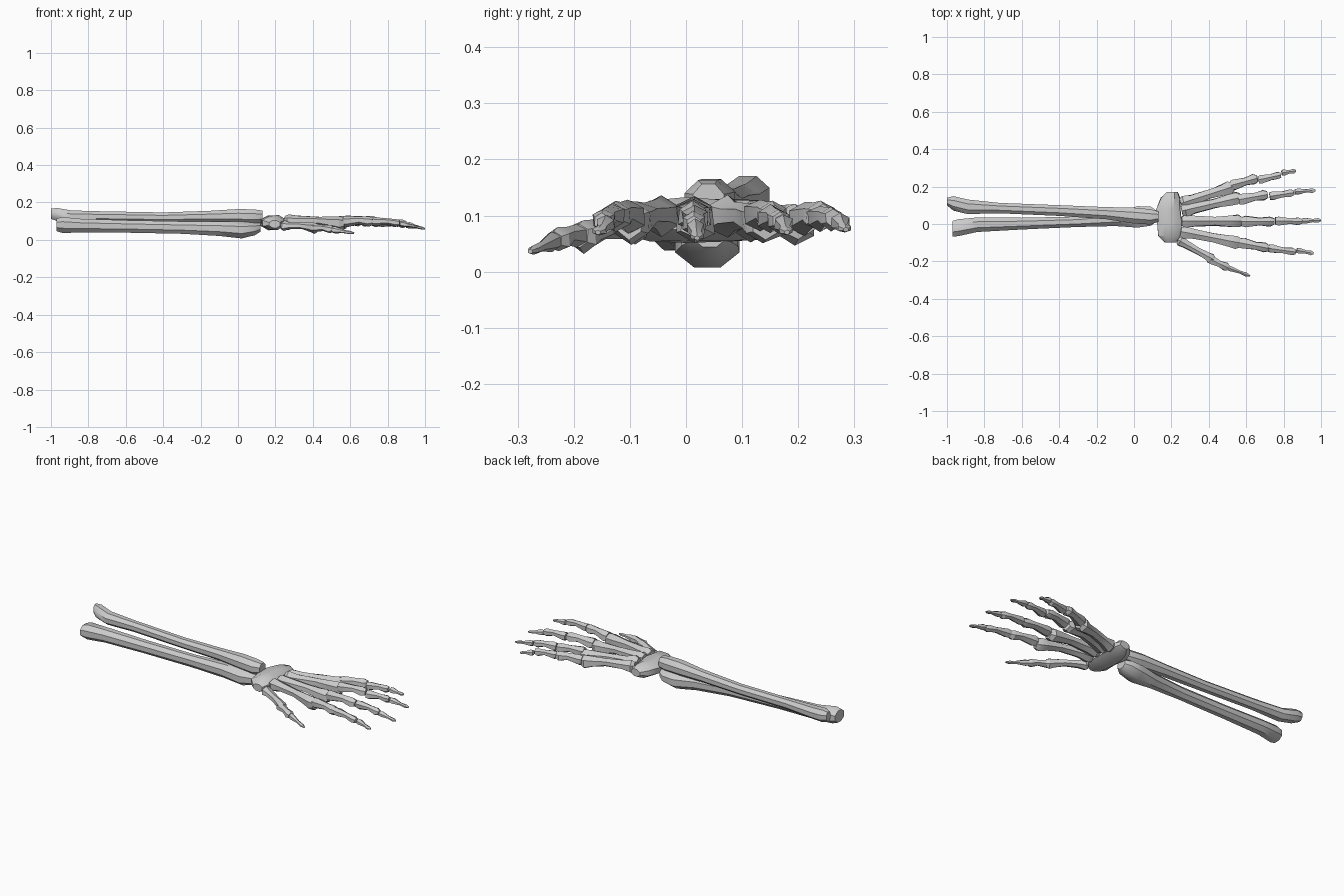
import bpy, bmesh, math, random
from mathutils import Vector

random.seed(4)
cube = bpy.data.objects.get("Cube")
if cube:
    bpy.data.objects.remove(cube, do_unlink=True)

bone_mat = bpy.data.materials.new("bone grey")
bone_mat.use_nodes = True
COLOUR = (0.6, 0.6, 0.6, 1)
bone_mat.diffuse_color = COLOUR
bone_mat.node_tree.nodes["Principled BSDF"].inputs["Base Color"].default_value = COLOUR


def loft(name, stations, sides=8, axis=Vector((1, 0, 0)), jitter=0.0, angle=40):
    """Skin rings (centre, half width, half height) set across an axis."""
    bm = bmesh.new()
    side = Vector((0, 0, 1)).cross(axis).normalized()
    up = axis.cross(side).normalized()
    rings = []
    for centre, w, h in stations:
        ring = []
        for i in range(sides):
            a = math.tau * (i + 0.5) / sides
            k = 1 + random.uniform(-jitter, jitter)
            p = Vector(centre) + side * w * k * math.cos(a) + up * h * k * math.sin(a)
            ring.append(bm.verts.new(p))
        rings.append(ring)
    for r, s in zip(rings, rings[1:]):
        for i in range(sides):
            j = (i + 1) % sides
            bm.faces.new((r[i], r[j], s[j], s[i]))
    bm.faces.new(rings[0][::-1])
    bm.faces.new(rings[-1])
    bmesh.ops.recalc_face_normals(bm, faces=bm.faces)
    mesh = bpy.data.meshes.new(name)
    bm.to_mesh(mesh)
    bm.free()
    mesh.materials.append(bone_mat)
    obj = bpy.data.objects.new(name, mesh)
    bpy.context.collection.objects.link(obj)
    bpy.ops.object.select_all(action='DESELECT')
    obj.select_set(True)
    bpy.context.view_layer.objects.active = obj
    bpy.ops.object.shade_smooth_by_angle(angle=math.radians(angle))
    return obj


# Bone profiles: (position along, width factor, height factor, drop factor)
LONG = [(0, .7, .75, 0), (.06, 1, 1, 0), (.22, .82, .72, -.1), (.55, .7, .62, -.2),
        (.8, .85, .85, 0), (.93, 1, 1.1, .1), (1, .65, .8, .1)]
SHORT = [(0, .85, .9, 0), (.12, 1, 1, 0), (.55, .7, .65, -.2), (.86, .9, .9, 0), (1, .6, .65, 0)]
TIP = [(0, .8, .8, 0), (.15, 1, 1, 0), (.55, .55, .5, 0), (.85, .75, .45, 0), (1, .3, .25, 0)]


def bone(name, start, end, w, h, profile, sides=6):
    a, b = Vector(start), Vector(end)
    stations = [(a.lerp(b, t) - Vector((0, 0, d * h)), w * kw, h * kh)
                for t, kw, kh, d in profile]
    loft(name, stations, sides, (b - a).normalized(), jitter=0.1, angle=32)


# Forearm: upper bone crosses over the lower one towards the wrist
loft("upper_forearm_bone", [
    ((-1.0, .12, .14), .022, .03), ((-.965, .11, .135), .042, .038),
    ((-.89, .092, .125), .042, .035), ((-.72, .085, .125), .03, .03),
    ((-.4, .072, .12), .031, .029), ((-.15, .058, .125), .035, .033),
    ((0, .045, .127), .046, .041), ((.09, .038, .124), .044, .042),
    ((.13, .04, .125), .03, .034)])
loft("lower_forearm_bone", [
    ((-.97, -.025, .08), .045, .036), ((-.94, -.02, .08), .049, .046),
    ((-.84, -.004, .076), .042, .04), ((-.6, .002, .072), .034, .036),
    ((-.3, .012, .066), .03, .036), ((-.1, .026, .06), .04, .042),
    ((.02, .038, .053), .062, .049), ((.09, .042, .06), .055, .038),
    ((.12, .042, .068), .032, .026)])

# Wrist block, lofted across the hand
loft("wrist", [
    ((.195, -.1, .085), .03, .022), ((.19, -.065, .09), .062, .038),
    ((.19, 0, .092), .068, .042), ((.185, .08, .092), .068, .04),
    ((.195, .14, .092), .055, .036), ((.205, .172, .092), .03, .022)],
    sides=8, axis=Vector((0, 1, 0)), jitter=0.06, angle=32)

# Fingers: joint pairs (start, end) for each bone, from palm to tip
fingers = {
    "little": [((.25, .11, .09), (.53, .2, .088)), ((.52, .207, .093), (.66, .245, .1)),
               ((.665, .236, .095), (.785, .262, .095)), ((.79, .273, .09), (.865, .285, .075))],
    "ring": [((.255, .07, .098), (.57, .142, .09)), ((.56, .13, .1), (.715, .158, .1)),
             ((.725, .148, .095), (.855, .168, .09)), ((.86, .172, .088), (.97, .18, .07))],
    "middle": [((.255, .015, .1), (.58, .015, .092)), ((.575, .014, .1), (.75, .012, .098)),
               ((.755, .016, .095), (.9, .014, .085)), ((.9, .016, .08), (1.0, .02, .06))],
    "index": [((.25, -.04, .1), (.57, -.102, .09)), ((.565, -.1, .098), (.72, -.13, .1)),
              ((.72, -.13, .1), (.865, -.15, .09)), ((.87, -.14, .087), (.96, -.157, .07))],
}
sizes = [("hand_bone", .039, .036, LONG), ("first_bone", .033, .03, SHORT),
         ("second_bone", .025, .024, SHORT), ("tip_bone", .018, .017, TIP)]
for finger, joints in fingers.items():
    for (part, w, h, profile), (a, b) in zip(sizes, joints):
        bone(f"{finger}_finger_{part}", a, b, w, h, profile)

# Thumb
bone("thumb_hand_bone", (.235, -.085, .075), (.425, -.19, .066), .029, .028, LONG)
bone("thumb_first_bone", (.4, -.185, .065), (.505, -.235, .055), .027, .024, SHORT)
bone("thumb_tip_bone", (.5, -.232, .055), (.62, -.278, .036), .016, .018, TIP)
